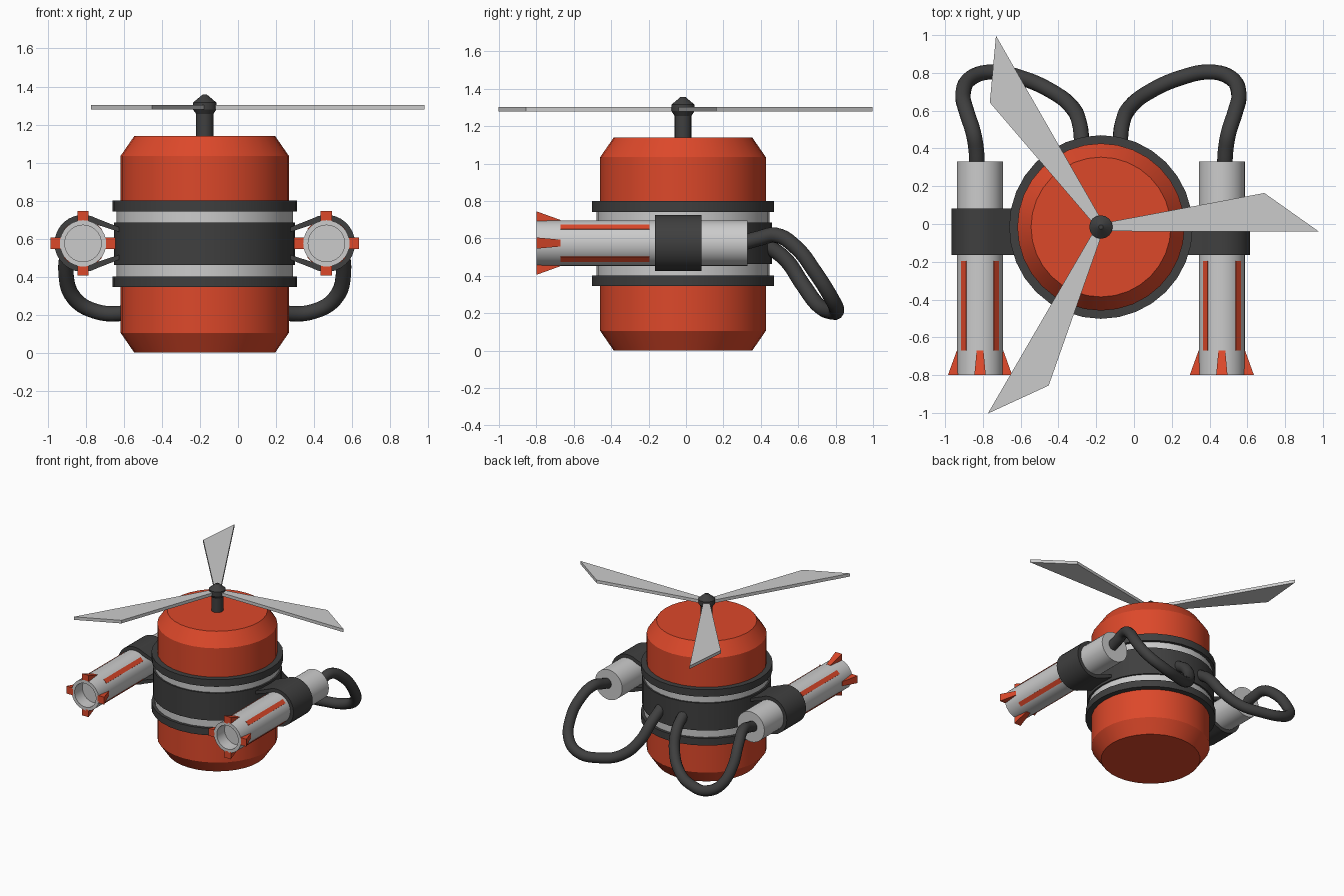
import bpy, bmesh
from math import sin, cos, pi, radians
from mathutils import Vector, Matrix

if "Cube" in bpy.data.objects:
    bpy.data.objects.remove(bpy.data.objects["Cube"])

CX, CY = -0.175, -0.016        # body axis
GUN = Vector((-0.64, 0, 0.575))  # left launcher axis, relative to CX


def material(name, rgb):
    m = bpy.data.materials.new(name)
    m.diffuse_color = (*rgb, 1)
    m.use_nodes = True
    m.node_tree.nodes["Principled BSDF"].inputs["Base Color"].default_value = m.diffuse_color
    return m


RED = material("red_paint", (0.72, 0.065, 0.023))
DARK = material("dark_rubber", (0.05, 0.05, 0.05))


def finish(name, bm, mat=None, loc=(CX, CY, 0), mirror=False, smooth=True):
    bmesh.ops.remove_doubles(bm, verts=bm.verts, dist=1e-5)
    bmesh.ops.recalc_face_normals(bm, faces=bm.faces)
    me = bpy.data.meshes.new(name)
    bm.to_mesh(me)
    bm.free()
    ob = bpy.data.objects.new(name, me)
    bpy.context.collection.objects.link(ob)
    ob.location = loc
    if mat:
        me.materials.append(mat)
    if smooth:
        bpy.ops.object.select_all(action='DESELECT')
        ob.select_set(True)
        bpy.context.view_layer.objects.active = ob
        bpy.ops.object.shade_smooth_by_angle(angle=radians(25))
    if mirror:
        ob.modifiers.new("mirror", 'MIRROR').use_axis = (True, False, False)
    return ob


def lathe(name, profile, mat=None, segs=32, matrix=Matrix(), **kw):
    """Revolve (radius, height) points around z, then apply matrix."""
    bm = bmesh.new()
    rings = [[bm.verts.new(matrix @ Vector((r * cos(2 * pi * i / segs), r * sin(2 * pi * i / segs), z)))
              for i in range(segs)] for r, z in profile]
    for a, b in zip(rings, rings[1:]):
        for i in range(segs):
            j = (i + 1) % segs
            bm.faces.new((a[i], a[j], b[j], b[i]))
    return finish(name, bm, mat, **kw)


def add_hull(bm, pts):
    vs = [bm.verts.new(p) for p in pts]
    bmesh.ops.convex_hull(bm, input=vs)


# Tank body with chamfered ends
lathe("tank", [(0, 0), (.37, 0), (.4425, .105), (.4425, 1.035), (.37, 1.14), (0, 1.14)], RED)


# Bands around the tank
def band(name, r, z0, z1, mat=None):
    lathe(name, [(.43, z0), (r, z0), (r, z1), (.43, z1), (.43, z0)], mat)


band("middle_sleeve", .463, .37, .77)
band("lower_ring", .486, .345, .402, DARK)
band("upper_ring", .486, .742, .80, DARK)
band("wide_strap", .476, .462, .685, DARK)

# Rotor shaft and hub
lathe("rotor_shaft", [(0, 1.12), (.045, 1.12), (.045, 1.27), (0, 1.27)], DARK, 16)
lathe("rotor_hub", [(0, 1.255), (.045, 1.255), (.062, 1.28), (.062, 1.315), (.012, 1.357), (0, 1.357)],
      DARK, 16)

# Three rotor blades
bm = bmesh.new()
for k in range(3):
    turn = Matrix.Rotation(k * 2 * pi / 3, 4, 'Z')
    add_hull(bm, [turn @ Vector((x, y, z)) for z in (1.278, 1.303)
                  for x, y in ((.02, .022), (.865, .18), (1.155, -.025), (.02, -.022))])
finish("rotor_blades", bm, smooth=False)

# Side launcher tubes with open muzzles
along_y = Matrix.Translation(GUN) @ Matrix.Rotation(-pi / 2, 4, 'X')
side = dict(loc=(CX, 0, 0), mirror=True)
lathe("launcher_tube", [(0, .33), (.122, .33), (.122, -.80), (.096, -.80), (.096, -.70), (0, -.70)],
      matrix=along_y, **side)

# Red inlay strips (diagonal) and muzzle fins (upright)
strips, fins = bmesh.new(), bmesh.new()
for k in range(4):
    turn = Matrix.Rotation(k * pi / 2, 4, 'Y')
    diag = Matrix.Rotation(k * pi / 2 + pi / 4, 4, 'Y')
    add_hull(strips, [GUN + diag @ Vector((w, y, r)) for w in (-.018, .018)
                      for y in (-.195, -.67) for r in (.10, .124)])
    add_hull(fins, [GUN + turn @ Vector((s * w, y, r)) for s in (-1, 1)
                    for w, y, r in ((.018, -.67, .112), (.018, -.67, .123),
                                    (.03, -.80, .112), (.03, -.80, .17))])
finish("launcher_strips", strips, RED, smooth=False, **side)
finish("muzzle_fins", fins, RED, smooth=False, **side)

# Strap looping round each launcher and back to the tank
arc = [radians(60 + 240 * i / 20) for i in range(21)]
outline = [(.19, .085)] + [(.15 * cos(a), .15 * sin(a)) for a in arc] + [(.19, -.085)]
outline += [(.19, -.06)] + [(.119 * cos(a), .119 * sin(a)) for a in reversed(arc)] + [(.19, .06)]
bm = bmesh.new()
face = bm.faces.new([bm.verts.new(GUN + Vector((x, -.165, z))) for x, z in outline])
new = bmesh.ops.extrude_face_region(bm, geom=[face])["geom"]
bmesh.ops.translate(bm, vec=(0, .247, 0), verts=[v for v in new if isinstance(v, bmesh.types.BMVert)])
finish("launcher_strap", bm, DARK, **side)

# Hoses from the launcher rears to the back of the tank
path = [(-.83, .30, .575), (-.835, .39, .60), (-.85, .48, .617), (-.885, .59, .55), (-.905, .69, .42),
        (-.86, .775, .285), (-.75, .805, .218), (-.6, .775, .208), (-.44, .705, .245),
        (-.33, .62, .36), (-.288, .53, .49), (-.275, .42, .57)]
for label, s in (("left", 1), ("right", -1)):
    cu = bpy.data.curves.new(label + "_hose", 'CURVE')
    cu.dimensions = '3D'
    cu.bevel_depth = .041
    cu.bevel_resolution = 4
    cu.use_fill_caps = True
    sp = cu.splines.new('BEZIER')
    sp.resolution_u = 5
    sp.bezier_points.add(len(path) - 1)
    for bp, (x, y, z) in zip(sp.bezier_points, path):
        bp.co = (s * (x - CX), y, z)
        bp.handle_left_type = bp.handle_right_type = 'AUTO'
    cu.materials.append(DARK)
    ob = bpy.data.objects.new(label + "_hose", cu)
    ob.location = (CX, 0, 0)
    bpy.context.collection.objects.link(ob)
